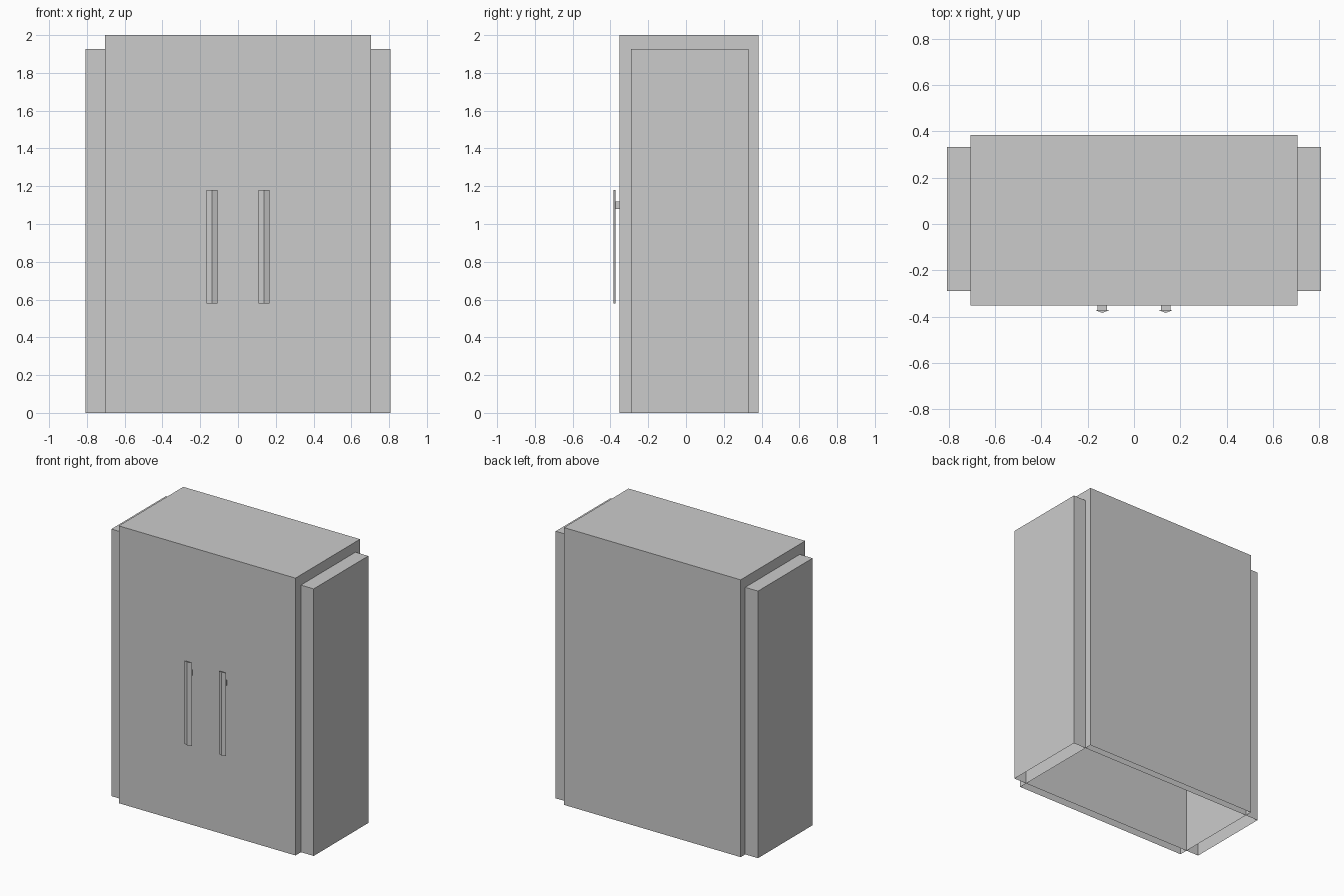
import bpy
import bmesh

old = bpy.data.objects.get("Cube")
if old:
    bpy.data.objects.remove(old, do_unlink=True)

grey = bpy.data.materials.new("plain_grey")
grey.use_nodes = True
COLOUR = (0.6, 0.6, 0.6, 1)
grey.diffuse_color = COLOUR
grey.node_tree.nodes["Principled BSDF"].inputs["Base Color"].default_value = COLOUR


def prism(name, outline, z0, z1, open_bottom=False):
    """Extrude an (x, y) outline from z0 up to z1."""
    bm = bmesh.new()
    base = bm.faces.new([bm.verts.new((x, y, z0)) for x, y in outline])
    top = bmesh.ops.extrude_face_region(bm, geom=[base], use_keep_orig=True)
    verts = [g for g in top["geom"] if isinstance(g, bmesh.types.BMVert)]
    bmesh.ops.translate(bm, verts=verts, vec=(0, 0, z1 - z0))
    bmesh.ops.recalc_face_normals(bm, faces=bm.faces)
    if open_bottom:
        bmesh.ops.delete(bm, geom=[base], context="FACES_ONLY")
    mesh = bpy.data.meshes.new(name)
    bm.to_mesh(mesh)
    bm.free()
    mesh.materials.append(grey)
    obj = bpy.data.objects.new(name, mesh)
    bpy.context.collection.objects.link(obj)
    return obj


def rect(x0, x1, y0, y1):
    return [(x0, y0), (x1, y0), (x1, y1), (x0, y1)]


# Cabinet body and the wider, lower shell crossing it, both open below
prism("cabinet_body", rect(-0.705, 0.705, -0.352, 0.384), 0, 2, True)
prism("side_shell", rect(-0.807, 0.807, -0.29, 0.332), 0, 1.926, True)

# Door handles: a ridged bar held by one short post
for side, x in (("right", -0.137), ("left", 0.137)):
    bar = [(x - 0.029, -0.372), (x, -0.384), (x + 0.029, -0.372)]
    prism(side + "_handle_bar", bar, 0.58, 1.18)
    prism(side + "_handle_post", rect(x - 0.02, x + 0.02, -0.373, -0.352), 1.08, 1.12)
